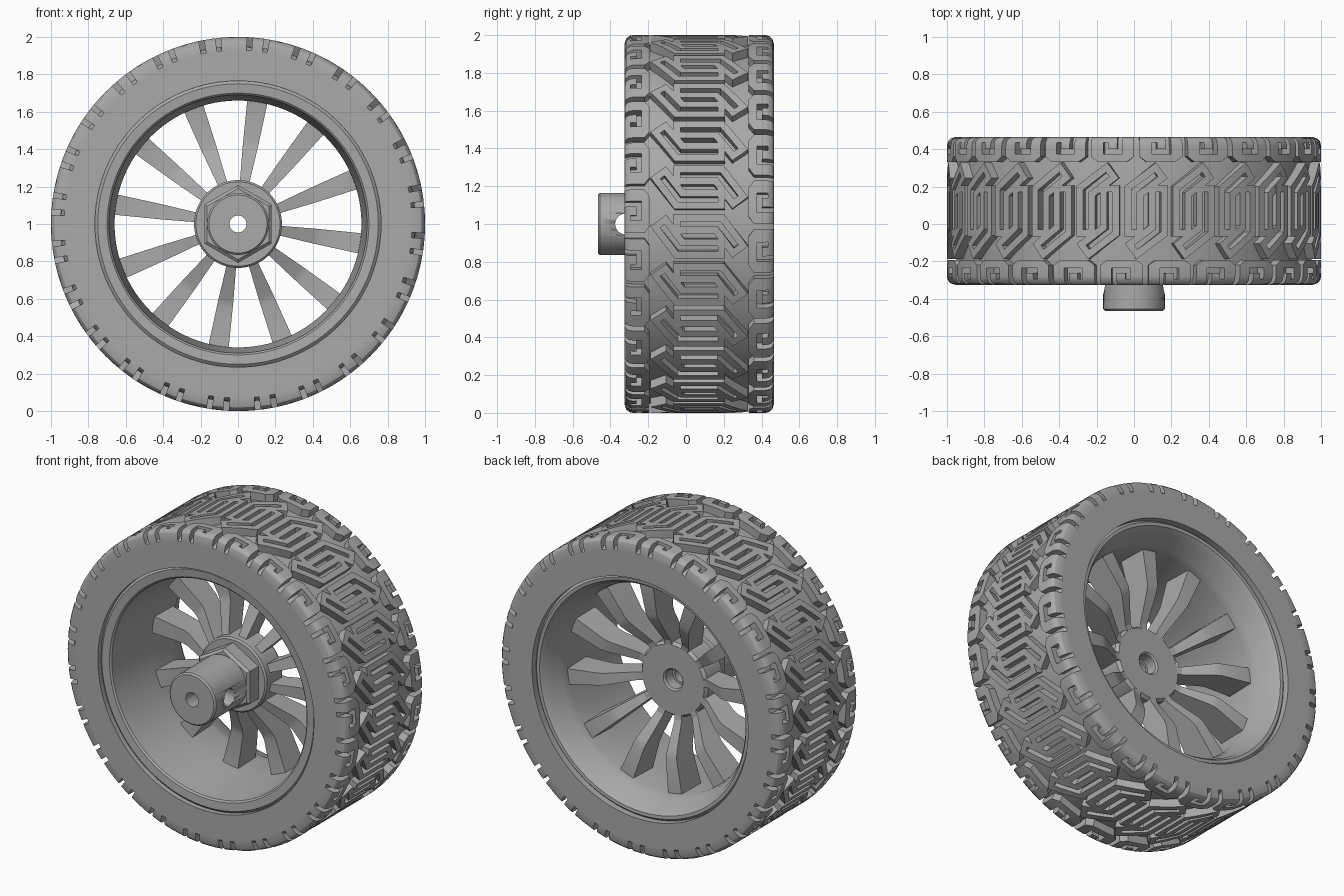
import bpy, bmesh, math
from mathutils import Matrix, Vector

if "Cube" in bpy.data.objects:
    bpy.data.objects.remove(bpy.data.objects["Cube"], do_unlink=True)

mat = bpy.data.materials.new("plain grey")
mat.use_nodes = True
GREY = (0.4, 0.4, 0.4, 1)
mat.diffuse_color = GREY
mat.node_tree.nodes["Principled BSDF"].inputs["Base Color"].default_value = GREY

MID = 0.07              # tyre centre along the axle
HALF = 0.395            # half tyre width
COUNT = 24              # tread repeats
PITCH = math.tau / COUNT
ROUND = 0.045           # shoulder rounding


def polar(r, y, a):
    return Vector((r * math.cos(a), y, 1 + r * math.sin(a)))


def finish(bm, name, angle=30):
    bmesh.ops.recalc_face_normals(bm, faces=bm.faces)
    mesh = bpy.data.meshes.new(name)
    bm.to_mesh(mesh)
    bm.free()
    mesh.materials.append(mat)
    ob = bpy.data.objects.new(name, mesh)
    bpy.context.collection.objects.link(ob)
    for o in bpy.context.selected_objects:
        o.select_set(False)
    ob.select_set(True)
    bpy.context.view_layer.objects.active = ob
    bpy.ops.object.shade_smooth_by_angle(angle=math.radians(angle))
    return ob


def lathe(name, profile, steps=96, turn=0.0, angle=30):
    """Revolve a closed (radius, y) profile about the axle."""
    bm = bmesh.new()
    rings = [[bm.verts.new(polar(r, y, turn + math.tau * i / steps)) for r, y in profile]
             for i in range(steps)]
    n = len(profile)
    for i in range(steps):
        a, b = rings[i], rings[(i + 1) % steps]
        for j in range(n):
            k = (j + 1) % n
            bm.faces.new((a[j], a[k], b[k], b[j]))
    return finish(bm, name, angle)


# tyre carcass, with the groove floor as its outer surface
lo, hi = MID - HALF, MID + HALF
lathe("tyre_carcass", [(0.765, lo), (0.93, lo), (0.945, lo + 0.02), (0.95, lo + 0.05),
                       (0.95, hi - 0.05), (0.945, hi - 0.02), (0.93, hi), (0.765, hi)], 144)

# rim barrel with front and back lips
lathe("rim", [(0.69, -0.29), (0.70, -0.30), (0.75, -0.305), (0.768, -0.29), (0.768, 0.42),
              (0.75, 0.44), (0.73, 0.438), (0.71, 0.41), (0.695, 0.36), (0.67, 0.31),
              (0.66, 0.26), (0.66, 0.05)])

# hub: barrel, flange and stepped bore
hub = lathe("hub", [(0.045, -0.465), (0.155, -0.465), (0.165, -0.455), (0.165, -0.05),
                    (0.225, -0.05), (0.235, -0.04), (0.235, 0.11), (0.22, 0.13),
                    (0.07, 0.13), (0.06, 0.12), (0.06, 0.05), (0.045, 0.05)], 64)

# cross hole through the hub barrel
bm = bmesh.new()
bmesh.ops.create_cone(bm, cap_ends=True, segments=32, radius1=0.055, radius2=0.055, depth=0.6,
                      matrix=Matrix.Translation((0, -0.32, 1)) @ Matrix.Rotation(math.pi / 2, 4, "Y"))
cutter = finish(bm, "cross_hole_cutter")
cutter.hide_render = True
cut = hub.modifiers.new("cross hole", "BOOLEAN")
cut.operation, cut.solver, cut.object = "DIFFERENCE", "EXACT", cutter
bpy.context.view_layer.objects.active = hub
bpy.ops.object.modifier_apply(modifier=cut.name)
bpy.data.objects.remove(cutter, do_unlink=True)

# hexagonal drive nut
lathe("hex_nut", [(0.15, -0.15), (0.19, -0.15), (0.208, -0.135), (0.208, -0.04), (0.15, -0.04)],
      6, math.pi / 2, 10)

# spokes: lofted (radius, front y, back y, width) sections
SECTIONS = [(0.19, -0.02, 0.125, 0.05), (0.25, 0.0, 0.135, 0.055), (0.41, 0.08, 0.235, 0.08),
            (0.45, 0.09, 0.25, 0.085), (0.67, 0.07, 0.26, 0.11)]
bm = bmesh.new()
for i in range(12):
    a = math.radians(81 + 30 * i)
    side = Vector((-math.sin(a), 0, math.cos(a)))
    loops = []
    for r, front, back, w in SECTIONS:
        corners = ((front, -0.5), (front, 0.5), (back, 0.45), (back, -0.45))
        loops.append([bm.verts.new(polar(r, y, a) + side * w * s) for y, s in corners])
    for p, q in zip(loops, loops[1:]):
        for j in range(4):
            k = (j + 1) % 4
            bm.faces.new((p[j], p[k], q[k], q[j]))
    bm.faces.new(loops[0])
    bm.faces.new(loops[-1])
finish(bm, "spokes", 20)


def offset_path(path, d):
    """Shift an open polyline sideways with mitred corners."""
    pts = [Vector(p) for p in path]
    out = []
    for i, p in enumerate(pts):
        dirs = [(pts[j + 1] - pts[j]).normalized() for j in (i - 1, i) if 0 <= j < len(pts) - 1]
        normals = [Vector((-t.y, t.x)) for t in dirs]
        m = sum(normals, Vector((0, 0))).normalized()
        out.append(p + m * d / m.dot(normals[0]))
    return out


def extend(path, d):
    pts = [Vector(p) for p in path]
    pts[0] += (pts[0] - pts[1]).normalized() * d
    pts[-1] += (pts[-1] - pts[-2]).normalized() * d
    return pts


def loop_block(path, outer=0.052, slit=0.014):
    """Faces of a bar following the path, with a closed slit along its middle."""
    big = extend(path, outer * 0.7)
    ring_out = offset_path(big, outer) + offset_path(big, -outer)[::-1]
    ring_in = offset_path(path, slit) + offset_path(path, -slit)[::-1]
    n = len(ring_out)
    return [[ring_out[i], ring_out[(i + 1) % n], ring_in[(i + 1) % n], ring_in[i]]
            for i in range(n)]


def flip(faces, shift):
    """Half turn of a tread piece, moved along the circumference."""
    return [[Vector((-p[0], shift - p[1])) for p in f] for f in faces]


# tread pieces laid flat as (across, around)
bar = loop_block([(-0.10, 0.0), (0.105, 0.0), (0.195, -0.12)])
hook = [[(HALF, 0.0), (HALF, 0.062), (0.305, 0.062), (0.305, 0.165), (0.365, 0.165),
         (0.365, 0.138), (0.332, 0.138), (0.332, 0.09), (HALF, 0.09), (HALF, 0.232),
         (0.29, 0.232), (0.262, 0.195), (0.262, 0.04), (0.29, 0.0)]]
pieces = bar + flip(bar, PITCH / 2) + hook + flip(hook, PITCH * 0.7)

flat = bmesh.new()
for f in pieces:
    flat.faces.new([flat.verts.new((p[0], p[1], 0)) for p in f])
bmesh.ops.remove_doubles(flat, verts=flat.verts, dist=1e-4)


def slice_flat(co, no):
    bmesh.ops.bisect_plane(flat, geom=flat.verts[:] + flat.edges[:] + flat.faces[:],
                           plane_co=co, plane_no=no, dist=1e-5)


# slice so that the pieces bend round the tyre and over its shoulders
for i in range(-7, 8):
    slice_flat((0, i * PITCH / 5, 0), (0, 1, 0))
for v in (0.35, 0.372, 0.387):
    for s in (-1, 1):
        slice_flat((s * v, 0, 0), (1, 0, 0))
bmesh.ops.triangulate(flat, faces=flat.faces)
bmesh.ops.recalc_face_normals(flat, faces=flat.faces)
raised = bmesh.ops.extrude_face_region(flat, geom=flat.faces[:])["geom"]
for v in raised:
    if isinstance(v, bmesh.types.BMVert):
        v.co.z = 1

# wrap every repeat round the tyre
tread = bmesh.new()
for n in range(COUNT):
    copy = {}
    for v in flat.verts:
        over = max(0.0, abs(v.co.x) - (HALF - ROUND))
        top = 1 - ROUND + math.sqrt(max(0.0, ROUND ** 2 - over ** 2))
        r = top if v.co.z > 0.5 else 0.92
        copy[v] = tread.verts.new(polar(r, MID + v.co.x, v.co.y + n * PITCH))
    for f in flat.faces:
        tread.faces.new([copy[v] for v in f.verts])
flat.free()
finish(tread, "tread_blocks")
